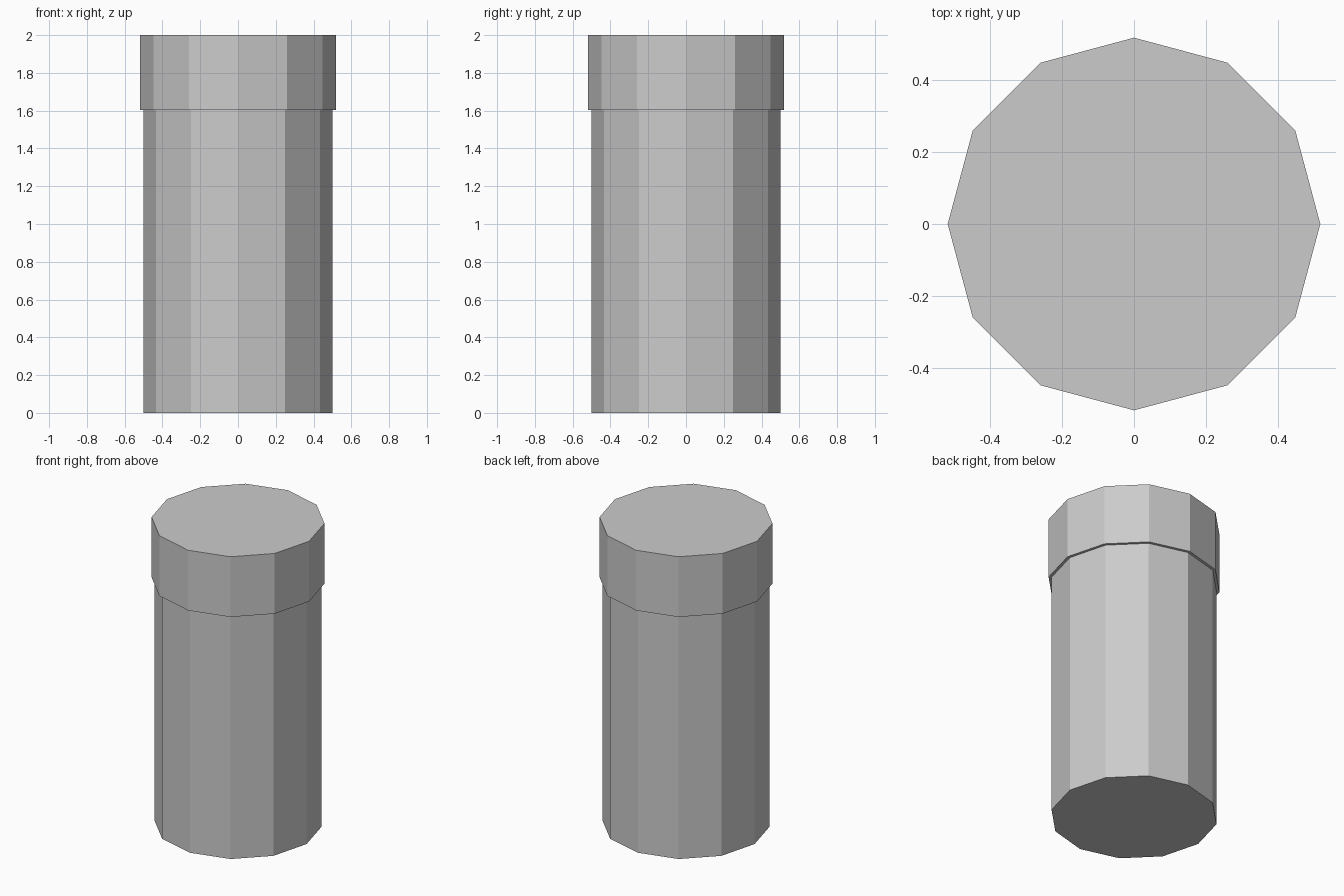
import bpy
import math

if "Cube" in bpy.data.objects:
    bpy.data.objects.remove(bpy.data.objects["Cube"])

SIDES = 12


def lathe(name, profile):
    """Spin a (radius, height) profile into a closed, flat-faced 12-sided solid."""
    verts = [(r * math.cos(math.tau * i / SIDES), r * math.sin(math.tau * i / SIDES), z)
             for r, z in profile for i in range(SIDES)]
    faces = [(k * SIDES + i, k * SIDES + (i + 1) % SIDES,
              (k + 1) * SIDES + (i + 1) % SIDES, (k + 1) * SIDES + i)
             for k in range(len(profile) - 1) for i in range(SIDES)]
    faces.append(tuple(reversed(range(SIDES))))
    faces.append(tuple(range(len(verts) - SIDES, len(verts))))
    mesh = bpy.data.meshes.new(name)
    mesh.from_pydata(verts, [], faces)
    obj = bpy.data.objects.new(name, mesh)
    bpy.context.collection.objects.link(obj)
    return obj


# Long shaft stepping out to a slightly wider collar, one continuous skin
lathe("pipe_with_collar", [(0.5, 0), (0.5, 1.603), (0.518, 1.603), (0.518, 2.0)])
